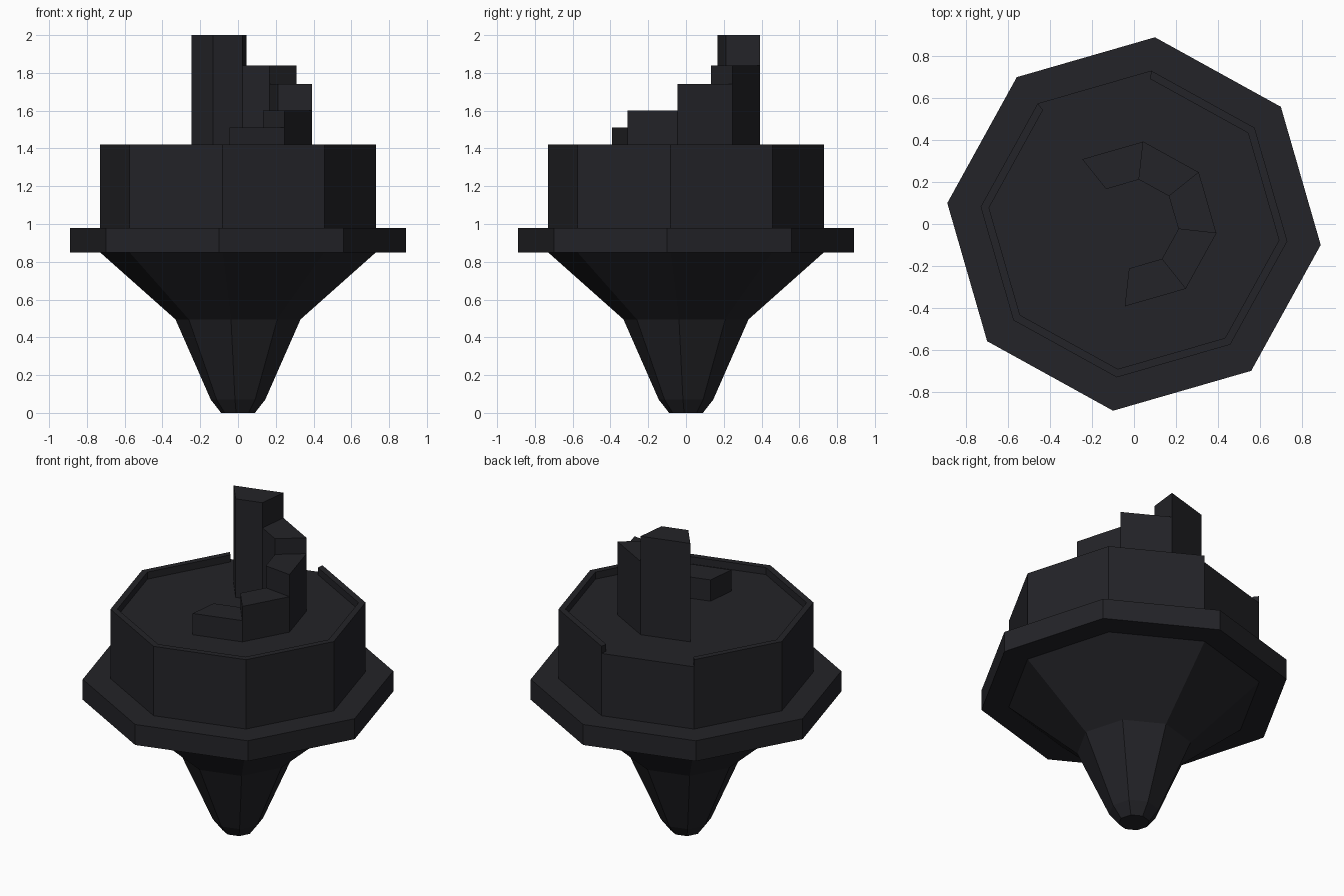
import bpy, bmesh
from math import sin, cos, radians

if "Cube" in bpy.data.objects:
    bpy.data.objects.remove(bpy.data.objects["Cube"])

SIDES = 8
PHASE = -6.4

dark = bpy.data.materials.new("dark_metal")
dark.diffuse_color = (0.017, 0.017, 0.021, 1)
dark.use_nodes = True
dark.node_tree.nodes["Principled BSDF"].inputs["Base Color"].default_value = dark.diffuse_color


def corner(k, r, z):
    a = radians(PHASE + k * 360 / SIDES)
    return (r * cos(a), r * sin(a), z)


def finish(bm, name):
    bmesh.ops.recalc_face_normals(bm, faces=bm.faces)
    mesh = bpy.data.meshes.new(name)
    bm.to_mesh(mesh)
    bm.free()
    mesh.materials.append(dark)
    obj = bpy.data.objects.new(name, mesh)
    bpy.context.collection.objects.link(obj)
    return obj


def lathe(name, profile):
    """Closed octagonal solid from (radius, height) points."""
    bm = bmesh.new()
    rings = [[bm.verts.new(corner(k, r, z)) for k in range(SIDES)] for r, z in profile]
    for a, b in zip(rings, rings[1:]):
        for k in range(SIDES):
            j = (k + 1) % SIDES
            bm.faces.new((a[k], a[j], b[j], b[k]))
    bm.faces.new(rings[0])
    bm.faces.new(rings[-1])
    return finish(bm, name)


def arc_block(name, start, count, r_in, r_out, z0, z1):
    """Solid block following part of an octagonal ring."""
    bm = bmesh.new()
    cuts = [[bm.verts.new(corner(start + k, r, z))
             for r, z in ((r_in, z0), (r_out, z0), (r_out, z1), (r_in, z1))]
            for k in range(count + 1)]
    for a, b in zip(cuts, cuts[1:]):
        for i in range(4):
            j = (i + 1) % 4
            bm.faces.new((a[i], a[j], b[j], b[i]))
    bm.faces.new(cuts[0])
    bm.faces.new(cuts[-1])
    return finish(bm, name)


FLOOR, RIM_TOP = 1.375, 1.42

# Pointed foot, wide flange and drum
lathe("body", [(0.09, 0), (0.145, 0.07), (0.333, 0.495), (0.735, 0.85),
               (0.895, 0.85), (0.895, 0.98), (0.735, 0.98), (0.735, FLOOR)])

# Low wall around the deck, open on one side
arc_block("deck_rim", 3, 7, 0.695, 0.735, FLOOR, RIM_TOP)

# Rising spiral of steps
for i, top in enumerate((1.51, 1.60, 1.74, 1.84, 2.0)):
    arc_block(f"spiral_step_{i + 1}", i - 2, 1, 0.213, 0.395, FLOOR, top)
